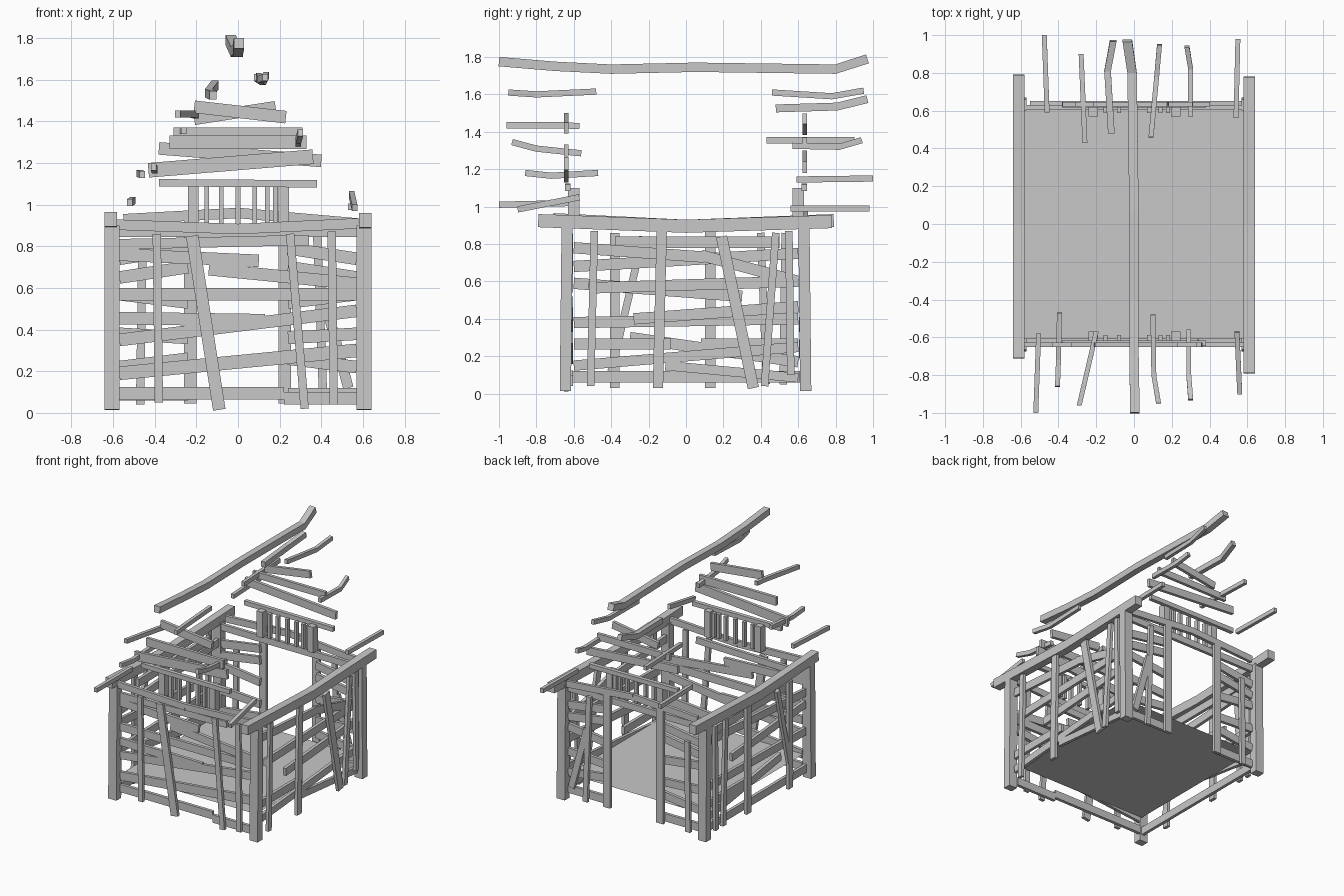
import bpy
import bmesh
from mathutils import Vector

cube = bpy.data.objects.get("Cube")
if cube:
    bpy.data.objects.remove(cube, do_unlink=True)

timber = bpy.data.materials.new("grey_timber")
timber.use_nodes = True
timber.diffuse_color = (0.58, 0.58, 0.58, 1)
timber.node_tree.nodes["Principled BSDF"].inputs["Base Color"].default_value = timber.diffuse_color


def finish(name, bm):
    bmesh.ops.recalc_face_normals(bm, faces=bm.faces)
    mesh = bpy.data.meshes.new(name)
    bm.to_mesh(mesh)
    bm.free()
    mesh.materials.append(timber)
    bpy.context.collection.objects.link(bpy.data.objects.new(name, mesh))


def beam(name, points, normal, thick, width):
    """Sweep a rectangular section along a path lying across the normal."""
    bm = bmesh.new()
    points = [Vector(p) for p in points]
    normal = Vector(normal)
    rings = []
    for i, p in enumerate(points):
        ahead = points[min(i + 1, len(points) - 1)]
        behind = points[max(i - 1, 0)]
        side = (ahead - behind).cross(normal).normalized() * width / 2
        out = normal * thick / 2
        corners = (p + side + out, p + side - out, p - side - out, p - side + out)
        rings.append([bm.verts.new(c) for c in corners])
    for a, b in zip(rings, rings[1:]):
        for k in range(4):
            n = (k + 1) % 4
            bm.faces.new((a[k], a[n], b[n], b[k]))
    bm.faces.new(rings[0])
    bm.faces.new(rings[-1])
    finish(name, bm)


def make_wall(wall_name, normal, inner, outer, thick=.024):
    """Return rail and stud builders; positions are (along wall, height)."""
    normal = Vector(normal)

    def place(a, z, offset):
        along = Vector((abs(normal.y), abs(normal.x), 0))
        return along * a + normal * offset + Vector((0, 0, z))

    def rail(name, start, z_start, end, z_end, width=.06, offset=inner):
        path = [place(start, z_start, offset), place(end, z_end, offset)]
        beam(wall_name + "_" + name, path, normal, thick, width)

    def stud(name, low, z_low, high, z_high, width=.04):
        rail(name, low, z_low, high, z_high, width, offset=outer)

    return rail, stud


# Floor sheet
floor = bmesh.new()
floor_corners = [(-.58, -.61), (.58, -.61), (.58, .61), (-.58, .61)]
floor.faces.new([floor.verts.new((x, y, .195)) for x, y in floor_corners])
finish("floor", floor)

# Corner posts
for x, side in ((-.605, "right"), (.605, "left")):
    for y, end in ((-.645, "front"), (.64, "back")):
        beam(end + "_" + side + "_post", [(x, y, 0.015), (x, y * .985, .9)], (1, 0, 0), .07, .06)

# Eave beams, sagging in the middle
beam("left_eave_beam", [(.61, -.79, .925), (.61, 0, .895), (.61, .78, .92)], (1, 0, 0), .06, .07)
beam("right_eave_beam", [(-.61, -.71, .93), (-.61, 0, .895), (-.61, .79, .925)], (1, 0, 0), .06, .07)

# Ridge beam
beam("ridge_beam",
     [(.005, -1, 1.775), (0, -.7, 1.75), (0, -.4, 1.735), (0, .05, 1.745), (-.01, .8, 1.735), (-.035, .97, 1.79)],
     (1, 0, 0), .05, .05)

# Front wall
rail, stud = make_wall("front", (0, -1, 0), .617, .64)
stud("top_beam_right", -.62, .905, 0, .883, .05)
stud("top_beam_left", 0, .883, .58, .91, .05)
rail("high_rail", -.57, .81, .34, .83, .05)
rail("upper_right_rail", -.57, .76, .1, .73)
rail("upper_left_rail", -.14, .69, .57, .62)
rail("middle_rail", -.57, .57, .57, .57)
rail("short_rail", -.57, .455, .13, .445)
rail("rising_rail", -.57, .35, .57, .49)
rail("lower_rail", -.57, .19, .57, .3, .065)
rail("bottom_rail", -.57, .095, .22, .095)
rail("bottom_left_rail", .22, .07, .57, .07)
stud("right_stud", -.38, .05, -.39, .86)
stud("leaning_stud", -.09, .015, -.22, .85, .06)
stud("middle_stud", .32, .02, .25, .86)
stud("left_stud", .46, .04, .45, .87)

# Back wall with the doorway
rail, stud = make_wall("back", (0, 1, 0), .617, .64)
stud("lintel_right", -.55, .93, 0, .96, .05)
stud("lintel_left", 0, .96, .57, .91, .05)
rail("door_head", -.57, .87, .57, .87, .05)
stud("right_jamb", -.23, .045, -.23, .94, .06)
stud("left_jamb", .225, .045, .225, .94, .06)
for side, name in ((-1, "right"), (1, "left")):
    rail(name + "_bottom_rail", side * .24, .09, side * .57, .09)
    rail(name + "_lower_rail", side * .24, .26, side * .57, .22)
    rail(name + "_middle_rail", side * .24, .36, side * .57, .38)
    rail(name + "_waist_rail", side * .24, .53, side * .57, .57)
    rail(name + "_upper_rail", side * .24, .7, side * .57, .65)
    rail(name + "_top_rail", side * .24, .79, side * .57, .74)
stud("right_stud", -.47, .04, -.46, .74)
stud("left_stud", .41, .04, .38, .86)
stud("left_brace", .53, .12, .4, .6, .05)

# Left wall
rail, stud = make_wall("left", (1, 0, 0), .595, .62)
rail("upper_front_rail", -.6, .78, .1, .73)
rail("upper_back_rail", .08, .74, .6, .6)
rail("middle_rail", -.52, .565, .6, .6)
rail("waist_rail", -.28, .4, .6, .465)
rail("lower_rail", -.6, .15, .6, .25, .055)
rail("short_rail", -.6, .265, -.08, .265)
rail("bottom_rail", -.11, .15, .6, .085, .05)
stud("front_stud", -.51, .04, -.49, .87)
stud("middle_stud", -.15, .03, -.13, .87, .055)
stud("leaning_stud", .36, .03, .19, .84, .06)
stud("back_stud", .42, .04, .48, .86)
stud("corner_stud", .56, .1, .55, .87)

# Right wall
rail, stud = make_wall("right", (-1, 0, 0), .595, .62)
rail("top_rail", -.38, .81, .5, .81)
rail("upper_rail", -.6, .68, .6, .75)
rail("middle_rail", -.6, .59, .3, .52)
rail("waist_rail", -.6, .38, .6, .4)
rail("lower_rail", .08, .265, .6, .265)
rail("falling_rail", -.3, .3, .6, .17)
rail("bottom_rail", -.61, .09, .61, .09)
stud("front_stud", -.38, .03, -.38, .86, .05)
stud("leaning_stud", -.4, .12, -.23, .84)
stud("middle_stud", .13, .03, .13, .87, .055)
stud("back_stud", .43, .05, .4, .86)
stud("corner_stud", .52, .05, .53, .86)

# Gable vents: a slatted opening under a rail at each end
for end, normal in (("front_vent", (0, -1, 0)), ("back_vent", (0, 1, 0))):
    rail, stud = make_wall(end, normal, .603, .632, thick=.03)
    stud("head", -.38, 1.105, .38, 1.1, .035)
    for x in (-.215, .22):
        beam(end + "_post", [(x, normal[1] * .6, .9), (x, normal[1] * .6, 1.1)], (1, 0, 0), .05, .06)
    for x in (-.15, -.08, 0, .08, .14, .18):
        rail("slat", x, .9, x, 1.09, .022)

# Loose gable boards
rail, stud = make_wall("front_gable", (0, -1, 0), .617, .64)
stud("low_board", -.43, 1.165, .36, 1.23, .07)
stud("middle_board", -.33, 1.3, .33, 1.3, .065)
stud("high_board", -.21, 1.47, .23, 1.42, .06)
rail, stud = make_wall("back_gable", (0, 1, 0), .617, .635)
stud("low_board", -.38, 1.27, .4, 1.21, .06)
stud("middle_board", -.31, 1.345, .31, 1.345, .05)
stud("high_board", -.21, 1.41, .18, 1.47, .055)


# Broken purlin stubs at both ends of the roof
def purlin(name, *points, size=.026):
    beam(name + "_purlin", points, (1, 0, 0), size, size + .007)


purlin("front_right_low", (-.52, -1, 1.01), (-.505, -.58, 1.02))
purlin("front_right_middle", (-.405, -.86, 1.18), (-.4, -.72, 1.165), (-.395, -.47, 1.18))
purlin("front_right_high", (-.29, -.96, 1.435), (-.22, -.66, 1.435), (-.2, -.57, 1.43))
purlin("front_left_top", (.13, -.95, 1.61), (.105, -.8, 1.6), (.1, -.48, 1.615))
purlin("front_left_high", (.3, -.93, 1.345), (.29, -.8, 1.31), (.29, -.56, 1.285))
purlin("front_left_low", (.56, -.9, .985), (.545, -.57, 1.05))
purlin("back_right_low", (-.46, .59, 1.145), (-.475, 1, 1.15))
purlin("back_right_middle", (-.26, .43, 1.355), (-.28, .9, 1.355))
purlin("back_right_top", (-.12, .48, 1.525), (-.14, .81, 1.535), (-.11, .97, 1.575), size=.035)
purlin("back_left_top", (.09, .46, 1.61), (.12, .78, 1.59), (.135, .95, 1.62))
purlin("back_left_high", (.3, .57, 1.325), (.3, .82, 1.32), (.28, .94, 1.355))
purlin("back_left_low", (.54, .56, .99), (.55, .98, .99))
